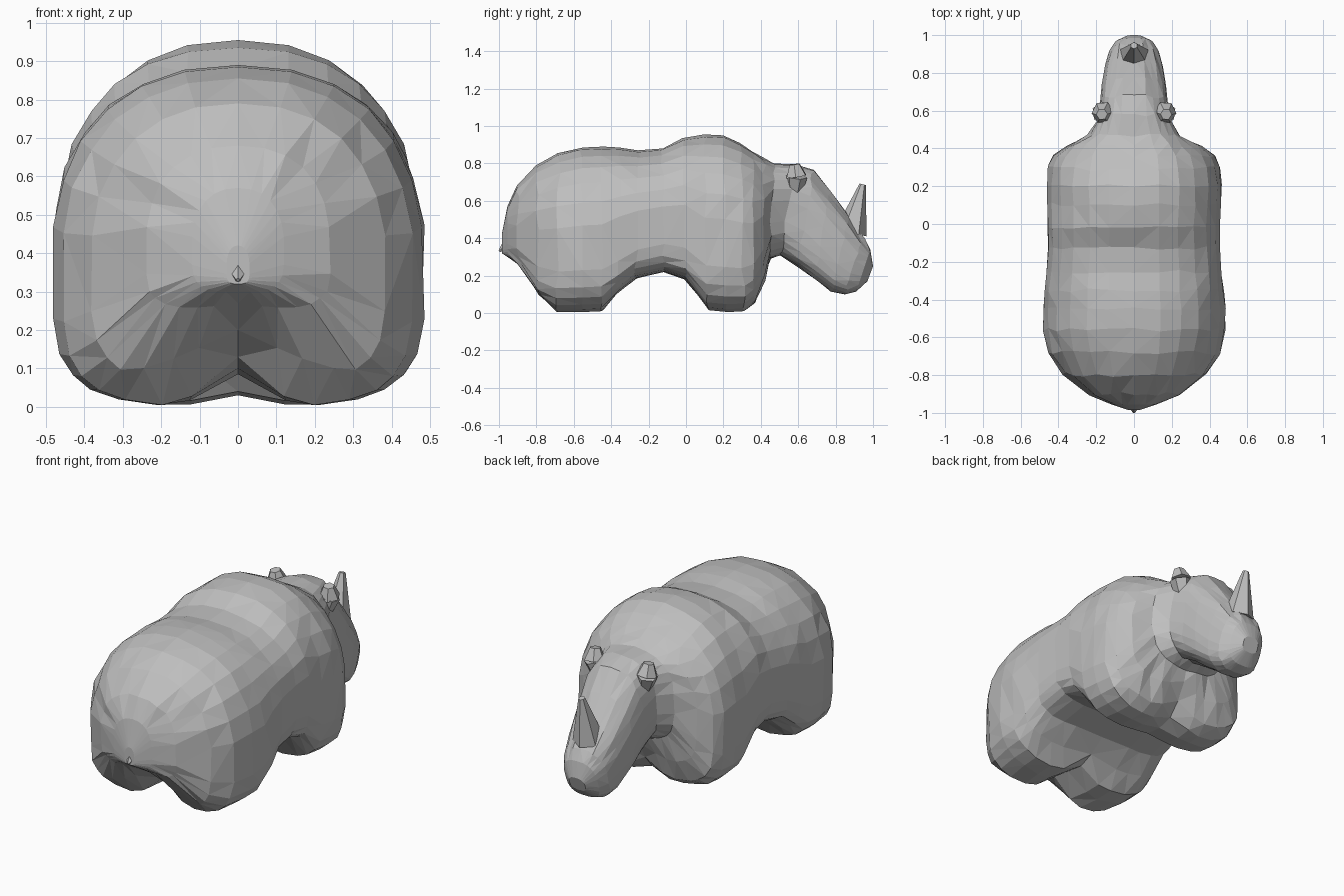
import bpy
import bmesh
import math
import random
from mathutils import Vector

cube = bpy.data.objects.get("Cube")
if cube:
    bpy.data.objects.remove(cube, do_unlink=True)

random.seed(4)

# One stone grey for the whole animal
grey = bpy.data.materials.new("stone grey")
grey.use_nodes = True
colour = (0.52, 0.52, 0.52, 1)
grey.diffuse_color = colour
grey.node_tree.nodes["Principled BSDF"].inputs["Base Color"].default_value = colour


def finish(bm, name):
    """Turn a bmesh into a flat shaded grey object."""
    bmesh.ops.recalc_face_normals(bm, faces=bm.faces)
    bmesh.ops.triangulate(bm, faces=bm.faces)
    mesh = bpy.data.meshes.new(name)
    bm.to_mesh(mesh)
    bm.free()
    mesh.materials.append(grey)
    obj = bpy.data.objects.new(name, mesh)
    bpy.context.collection.objects.link(obj)
    return obj


def power(value, exponent):
    return math.copysign(abs(value) ** exponent, value)


def section(top_y, top_z, low_y, low_z, width, cleft=0):
    """Rounded cross-section between a top and a bottom point, with a lifted underside."""
    head = top_y > 0.45
    belly = -0.4 < top_y < 0.05
    top_power = 0.75 if head else 0.87
    drop_power = 0.65 if head else 0.34 if belly else 0.42
    side_power = 0.65 if head else 0.4 if belly else 0.58
    middle = 0.5 if head else 0.56
    # the hollow under the tail is wider than the gap between the feet
    reach = 0.3 if top_y < -0.75 else 0.15
    steps = 26
    angles = [math.tau * i / steps for i in range(steps)]
    # extra points beside the centre of the underside
    angles += [math.pi - 0.1, math.pi + 0.1]
    top, low = Vector((0, top_y, top_z)), Vector((0, low_y, low_z))
    ring = []
    for angle in sorted(angles):
        c, s = math.cos(angle), math.sin(angle)
        if c > 0:
            part = middle * (1 - c ** top_power)
        else:
            part = middle + (1 - middle) * abs(c) ** drop_power
        point = top.lerp(low, part)
        point.x = width * power(s, top_power if c > 0 else side_power)
        if c < -0.5:
            point.z += cleft * max(0, 1 - abs(point.x) / reach)
        ring.append(point)
    return ring


# Body and head: top y, top z, bottom y, bottom z, half width, cleft between the legs
stations = [
    (-.985, .42, -.985, .32, .03),
    (-.955, .57, -.955, .3, .12),
    (-.9, .68, -.9, .23, .24, .04),
    (-.8, .79, -.785, .06, .385, .14),
    (-.68, .855, -.69, 0, .455, .13),
    (-.56, .885, -.56, 0, .485, .1),
    (-.45, .89, -.45, .005, .485, .08),
    (-.35, .885, -.37, .1, .475, .02),
    (-.25, .87, -.27, .185, .465),
    (-.13, .88, -.12, .22, .455),
    (-.02, .935, 0, .18, .455),
    (.1, .955, .12, .01, .46, .03),
    (.2, .95, .22, 0, .465, .03),
    (.29, .91, .31, .005, .455, .05),
    (.36, .865, .37, .05, .43, .08),
    (.42, .83, .415, .17, .36, .06),
    (.47, .8, .45, .29, .25),
    (.58, .795, .51, .31, .195),
    (.68, .765, .6, .245, .18),
    (.77, .65, .69, .18, .172),
    (.87, .51, .78, .115, .155),
    (.95, .4, .85, .1, .135),
    (.985, .34, .91, .115, .105),
    (1, .25, .97, .17, .05),
]
bm = bmesh.new()
rings = [[bm.verts.new(p) for p in section(*s)] for s in stations]
for first, second in zip(rings, rings[1:]):
    for i in range(len(first)):
        j = (i + 1) % len(first)
        bm.faces.new((first[i], first[j], second[j], second[i]))
bm.faces.new(rings[0])
bm.faces.new(rings[-1])
# slight unevenness for the hand-cut look
for ring in rings[2:-2]:
    for vert in ring:
        vert.co.y += random.uniform(-0.01, 0.01)
        vert.co.x *= random.uniform(0.99, 1.01)
finish(bm, "body")


def spike(name, base, tip, radius, tip_radius, sides):
    """Tapered faceted spike from base to tip."""
    base, tip = Vector(base), Vector(tip)
    axis = tip - base
    bm = bmesh.new()
    bmesh.ops.create_cone(bm, cap_ends=True, segments=sides, radius1=radius,
                          radius2=tip_radius, depth=axis.length)
    turn = axis.to_track_quat("Z", "Y")
    for vert in bm.verts:
        vert.co = turn @ vert.co + (base + tip) / 2
    return finish(bm, name)


# Horn on the snout and the stub of a tail
spike("horn", (0, .882, .43), (0, .945, .688), .085, .018, 6)
spike("tail", (0, -.93, .38), (0, -.998, .33), .05, .006, 5)

# Ears, each a small cut-gem shape
for side, label in ((1, "left"), (-1, "right")):
    spike(label + "_ear_base", (side * .14, .58, .63), (side * .165, .59, .73), .035, .06, 6)
    spike(label + "_ear_tip", (side * .165, .59, .73), (side * .17, .58, .795), .06, .03, 6)
